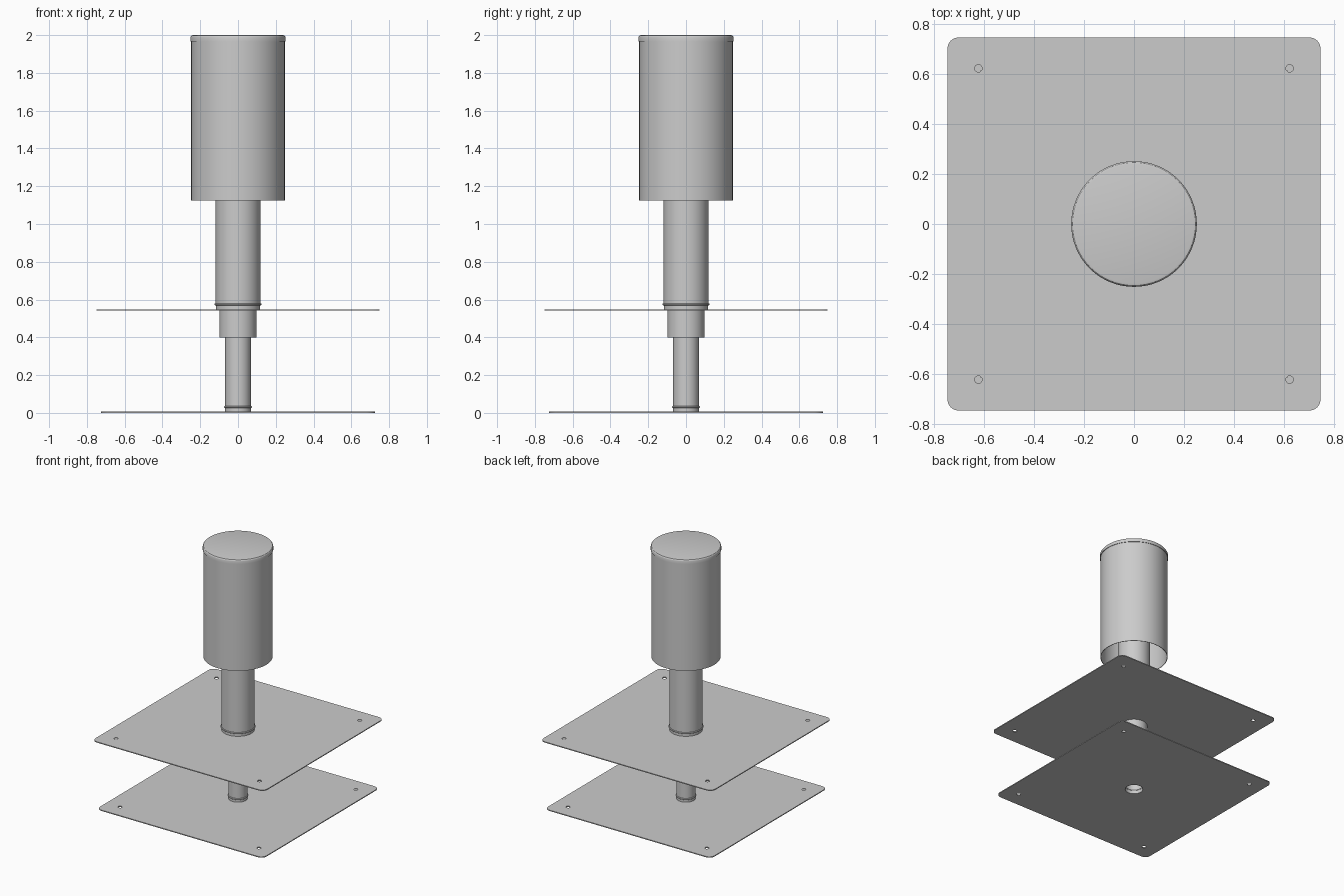
import bpy, bmesh
from math import pi, sin, cos, radians

if "Cube" in bpy.data.objects:
    bpy.data.objects.remove(bpy.data.objects["Cube"])

SEG = 64


def finish(obj):
    bpy.ops.object.select_all(action='DESELECT')
    obj.select_set(True)
    bpy.context.view_layer.objects.active = obj
    bpy.ops.object.shade_smooth_by_angle(angle=radians(30))


def lathe(name, profile):
    """Revolve a closed (radius, z) outline about the z axis."""
    bm = bmesh.new()
    rings = []
    for i in range(SEG):
        a = 2 * pi * i / SEG
        rings.append([bm.verts.new((r * cos(a), r * sin(a), z)) for r, z in profile])
    n = len(profile)
    for i in range(SEG):
        p, q = rings[i], rings[(i + 1) % SEG]
        for j in range(n):
            k = (j + 1) % n
            bm.faces.new((p[j], q[j], q[k], p[k]))
    # Weld outline points lying on the axis
    bmesh.ops.remove_doubles(bm, verts=bm.verts, dist=1e-5)
    bmesh.ops.dissolve_degenerate(bm, edges=bm.edges, dist=1e-6)
    bmesh.ops.recalc_face_normals(bm, faces=bm.faces)
    me = bpy.data.meshes.new(name)
    bm.to_mesh(me)
    bm.free()
    obj = bpy.data.objects.new(name, me)
    bpy.context.collection.objects.link(obj)
    finish(obj)
    return obj


def tube(name, r, z0, z1, wall=0.004):
    return lathe(name, [(r, z0), (r, z1), (r - wall, z1), (r - wall, z0)])


def bead(name, r, z, size=0.006):
    return lathe(name, [(r + size * cos(2 * pi * i / 10), z + size * sin(2 * pi * i / 10))
                        for i in range(10)])


def circle(cx, cy, r, n):
    return [(cx + r * cos(2 * pi * i / n), cy + r * sin(2 * pi * i / n)) for i in range(n)]


def plate(name, half, z0, thick, bore, hole_pos, hole_r=0.015, corner=0.045):
    """Rounded square sheet with a central bore and four fixing holes."""
    outline = []
    c = half - corner
    for k, (sx, sy) in enumerate(((1, 1), (-1, 1), (-1, -1), (1, -1))):
        for i in range(9):
            a = pi / 2 * (k + i / 8)
            outline.append((sx * c + corner * cos(a), sy * c + corner * sin(a)))
    loops = [outline, circle(0, 0, bore, SEG)]
    loops += [circle(sx * hole_pos, sy * hole_pos, hole_r, 24) for sx in (-1, 1) for sy in (-1, 1)]
    cu = bpy.data.curves.new(name + "_outline", 'CURVE')
    cu.dimensions = '2D'
    cu.fill_mode = 'BOTH'
    cu.extrude = thick / 2
    for pts in loops:
        s = cu.splines.new('POLY')
        s.points.add(len(pts) - 1)
        for p, (x, y) in zip(s.points, pts):
            p.co = (x, y, 0, 1)
        s.use_cyclic_u = True
    helper = bpy.data.objects.new(name + "_outline", cu)
    bpy.context.collection.objects.link(helper)
    dg = bpy.context.evaluated_depsgraph_get()
    me = bpy.data.meshes.new_from_object(helper.evaluated_get(dg))
    bpy.data.objects.remove(helper)
    bm = bmesh.new()
    bm.from_mesh(me)
    bmesh.ops.remove_doubles(bm, verts=bm.verts, dist=1e-5)
    bmesh.ops.recalc_face_normals(bm, faces=bm.faces)
    bm.to_mesh(me)
    bm.free()
    obj = bpy.data.objects.new(name, me)
    bpy.context.collection.objects.link(obj)
    obj.location.z = z0 + thick / 2
    finish(obj)
    return obj


# Square flashing sheets
plate("lower_plate", 0.724, 0.0, 0.007, 0.065, 0.604)
plate("upper_plate", 0.748, 0.541, 0.007, 0.095, 0.624)

# Inner pipe with its collar and clamp bead
tube("lower_collar", 0.0685, 0.004, 0.031)
tube("inner_pipe", 0.068, 0.028, 0.56)
bead("lower_bead", 0.068, 0.031)

# Sleeve hanging below the upper sheet
tube("sleeve", 0.098, 0.398, 0.60)

# Outer pipe with its collar and clamp bead
tube("upper_collar", 0.1175, 0.545, 0.575)
tube("outer_pipe", 0.119, 0.57, 1.80)
bead("upper_bead", 0.119, 0.574)

# Wide cowl, open underneath
tube("cowl", 0.248, 1.124, 1.99)

# Shallow lid with rolled rim and a short skirt
lathe("lid", [(0, 2.0), (0.238, 2.0), (0.246, 1.998), (0.250, 1.994), (0.252, 1.988),
              (0.252, 1.967), (0.247, 1.967), (0.247, 1.99), (0, 1.99)])
